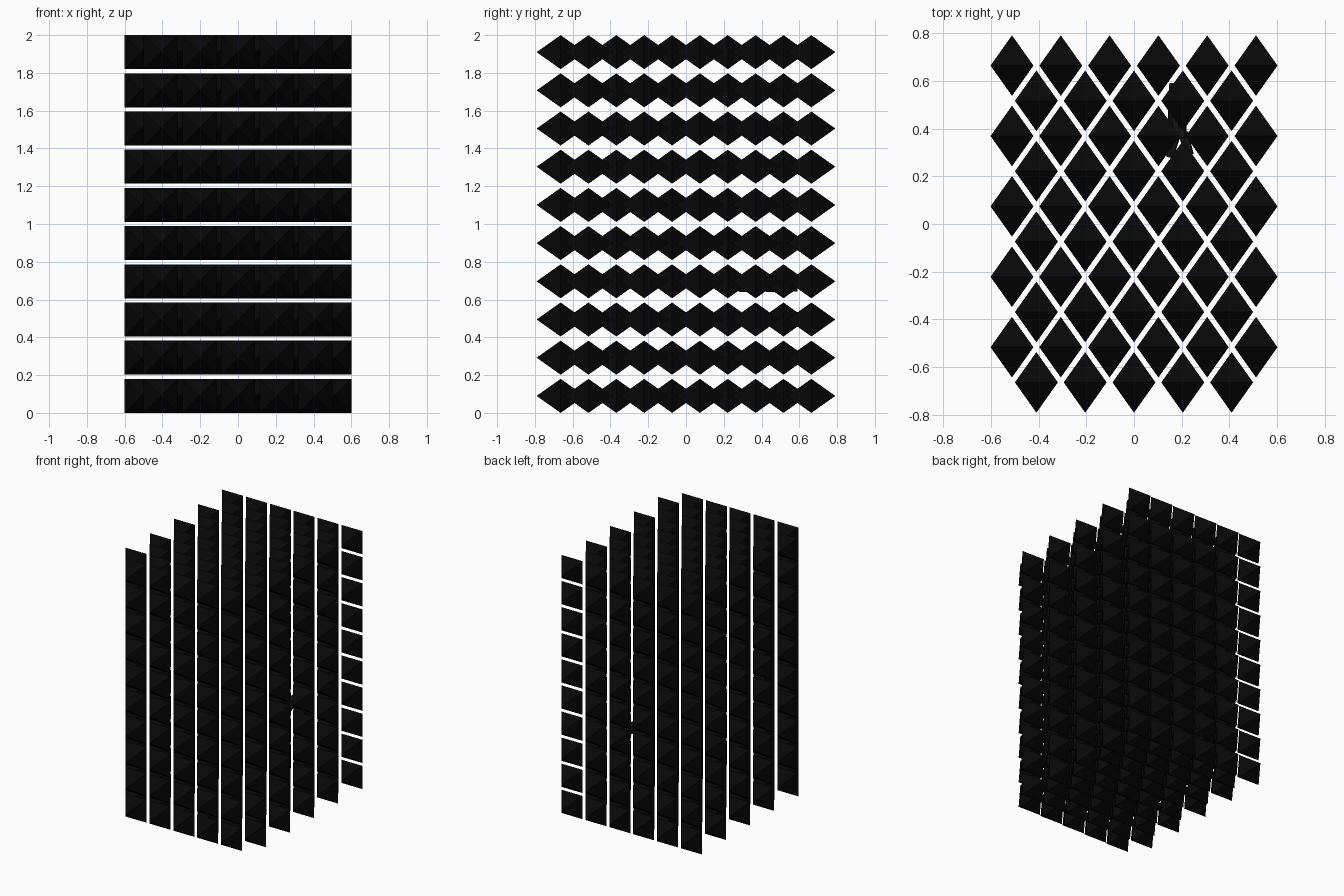
import bpy, bmesh
from mathutils import Vector, Matrix

if "Cube" in bpy.data.objects:
    bpy.data.objects.remove(bpy.data.objects["Cube"])

A, B = 0.09, 0.127                # half square side, apex reach along y
SX, SY, SZ = 0.2045, 0.1475, 0.2022


def material(name, v):
    m = bpy.data.materials.new(name)
    m.diffuse_color = (v, v, v, 1)
    m.use_nodes = True
    m.node_tree.nodes["Principled BSDF"].inputs["Base Color"].default_value = m.diffuse_color
    return m


def finish(name, bm, mat):
    bmesh.ops.recalc_face_normals(bm, faces=bm.faces)
    me = bpy.data.meshes.new(name)
    bm.to_mesh(me)
    bm.free()
    me.materials.append(mat)
    ob = bpy.data.objects.new(name, me)
    bpy.context.collection.objects.link(ob)
    return ob


def add_octahedron(bm, c):
    ring = [bm.verts.new(c + Vector((x * A, 0, z * A)))
            for x, z in ((-1, -1), (1, -1), (1, 1), (-1, 1))]
    for s in (-1, 1):
        tip = bm.verts.new(c + Vector((0, s * B, 0)))
        for i in range(4):
            bm.faces.new((ring[i], ring[(i + 1) % 4], tip))


black = material("black", 0.002)
charcoal = material("charcoal", 0.008)

# Staggered rows of octahedra (6 and 5 wide), repeated upward in ten layers
for row in range(10):
    bm = bmesh.new()
    n = 6 - row % 2
    y = (4.5 - row) * SY
    for i in range(n):
        add_octahedron(bm, Vector(((i - (n - 1) / 2) * SX, y, A)))
    ob = finish(f"octahedron_row_{row + 1}", bm, black)
    arr = ob.modifiers.new("layers", 'ARRAY')
    arr.count = 10
    arr.use_relative_offset = False
    arr.use_constant_offset = True
    arr.constant_offset_displace = (0, 0, SZ)


# Small reclining figure lodged between the octahedra
def limb(name, p, q, r1, r2):
    p, q = Vector(p), Vector(q)
    d = q - p
    bm = bmesh.new()
    rot = d.to_track_quat('Z', 'Y').to_matrix().to_4x4()
    bmesh.ops.create_cone(bm, cap_ends=True, segments=8, radius1=r1, radius2=r2,
                          depth=d.length, matrix=Matrix.Translation((p + q) / 2) @ rot)
    return finish(name, bm, charcoal)


limb("figure_torso", (0.19, 0.36, 0.675), (0.18, 0.51, 0.675), 0.032, 0.036)
limb("figure_arm", (0.155, 0.43, 0.665), (0.16, 0.59, 0.655), 0.014, 0.012)
limb("figure_left_leg", (0.175, 0.38, 0.665), (0.15, 0.28, 0.655), 0.022, 0.016)
limb("figure_right_leg", (0.205, 0.38, 0.665), (0.235, 0.29, 0.655), 0.022, 0.016)

bm = bmesh.new()
bmesh.ops.create_uvsphere(bm, u_segments=10, v_segments=6, radius=0.03,
                          matrix=Matrix.Translation((0.18, 0.55, 0.67)))
finish("figure_head", bm, charcoal)
